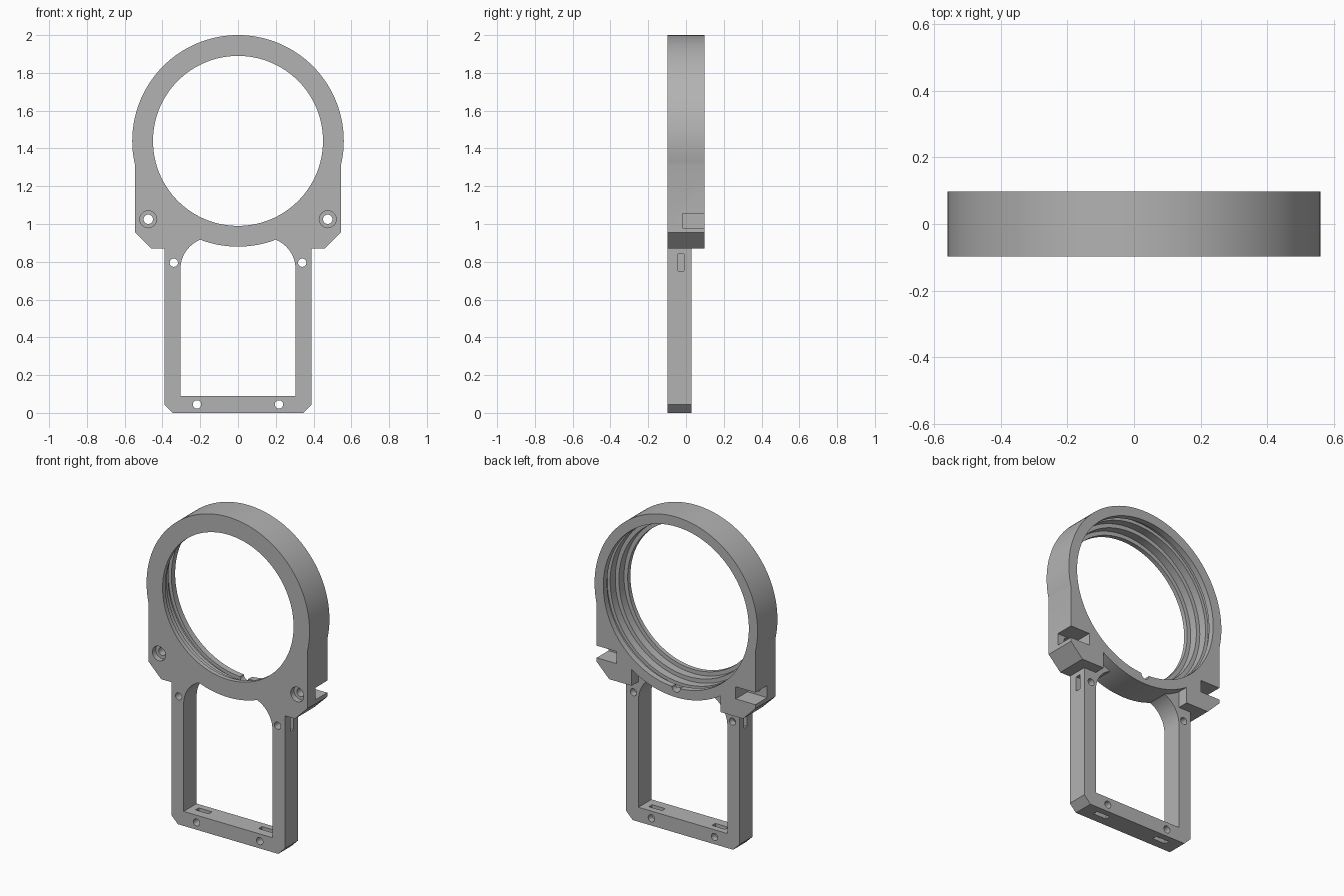
import bpy, bmesh, math

if "Cube" in bpy.data.objects:
    bpy.data.objects.remove(bpy.data.objects["Cube"], do_unlink=True)

FRONT, BACK, WEB = -0.0975, 0.0975, 0.03   # depth planes
RING_Z, RING_R = 1.44, 0.56

grey = bpy.data.materials.new("mid_grey")
grey.use_nodes = True
grey.diffuse_color = (0.45, 0.45, 0.45, 1)
grey.node_tree.nodes["Principled BSDF"].inputs["Base Color"].default_value = (0.45, 0.45, 0.45, 1)


def finish(name, bm):
    bmesh.ops.recalc_face_normals(bm, faces=bm.faces)
    mesh = bpy.data.meshes.new(name)
    bm.to_mesh(mesh)
    bm.free()
    mesh.materials.append(grey)
    ob = bpy.data.objects.new(name, mesh)
    bpy.context.collection.objects.link(ob)
    return ob


def prism(name, outline, y0, y1):
    """Extrude an (x, z) outline from y0 to y1."""
    bm = bmesh.new()
    face = bm.faces.new([bm.verts.new((x, y0, z)) for x, z in outline])
    ext = bmesh.ops.extrude_face_region(bm, geom=[face])
    moved = [v for v in ext["geom"] if isinstance(v, bmesh.types.BMVert)]
    bmesh.ops.translate(bm, verts=moved, vec=(0, y1 - y0, 0))
    return finish(name, bm)


def arc(cx, cz, r, a0, a1, n):
    steps = [math.radians(a0 + (a1 - a0) * i / n) for i in range(n + 1)]
    return [(cx + r * math.cos(a), cz + r * math.sin(a)) for a in steps]


def disc(name, x, z, r, y0, y1, n=32):
    return prism(name, arc(x, z, r, 0, 360, n)[:-1], y0, y1)


def box(name, x0, x1, y0, y1, z0, z1):
    return prism(name, [(x0, z0), (x1, z0), (x1, z1), (x0, z1)], y0, y1)


def lathe(name, profile, n=128):
    """Spin an (r, y) profile about the ring axis."""
    bm = bmesh.new()
    loops = []
    for r, y in profile:
        loops.append([bm.verts.new((x, y, z)) for x, z in arc(0, RING_Z, r, 0, 360, n)[:-1]])
    for a, b in zip(loops, loops[1:]):
        for i in range(n):
            j = (i + 1) % n
            bm.faces.new((a[i], a[j], b[j], b[i]))
    bm.faces.new(loops[0])
    bm.faces.new(loops[-1])
    return finish(name, bm)


def combine(target, other, operation):
    mod = target.modifiers.new(operation, "BOOLEAN")
    mod.operation, mod.object, mod.solver = operation, other, "EXACT"
    bpy.context.view_layer.objects.active = target
    bpy.ops.object.modifier_apply(modifier=mod.name)
    bpy.data.objects.remove(other, do_unlink=True)


# Lower frame with chamfered feet and an arched window
frame = prism("frame", [(-0.345, 0), (0.345, 0), (0.39, 0.045), (0.39, 1.03),
                        (-0.39, 1.03), (-0.39, 0.045)], FRONT, WEB)
window = ([(-0.305, 0.09), (0.305, 0.09)] + arc(0.135, 0.76, 0.17, 0, 90, 16)
          + arc(-0.135, 0.76, 0.17, 90, 180, 16))
combine(frame, prism("window_cutter", window, -0.3, 0.3), "DIFFERENCE")

# Ring body, with the two clamp wings and the frame joined on
holder = disc("ring_holder", 0, RING_Z, RING_R, FRONT, BACK, 128)
for s in (-1, 1):
    wing = [(0.305, 0.87), (0.46, 0.87), (0.545, 0.955), (0.545, 1.32), (0.305, 1.32)]
    combine(holder, prism("wing", [(s * x, z) for x, z in wing], FRONT, BACK), "UNION")
combine(holder, frame, "UNION")

# Stepped bore with a retaining groove, and a small notch in the rear rim
bore = [(0.45, -0.2), (0.45, -0.07), (0.475, -0.07), (0.475, -0.02), (0.5, -0.02),
        (0.5, 0.03), (0.52, 0.03), (0.52, 0.06), (0.5, 0.06), (0.5, 0.2)]
combine(holder, lathe("bore_cutter", bore), "DIFFERENCE")
combine(holder, disc("notch_cutter", 0, 0.94, 0.028, 0.045, 0.2), "DIFFERENCE")

# Screw holes, counterbores and nut slots on both sides
for s in (-1, 1):
    cutters = [
        disc("wing_hole", s * 0.475, 1.025, 0.025, -0.2, 0.2),
        disc("wing_counterbore", s * 0.475, 1.025, 0.045, -0.2, -0.065),
        box("wing_nut_slot", s * 0.41, s * 0.6, -0.018, 0.2, 0.98, 1.055),
        disc("leg_hole", s * 0.34, 0.795, 0.022, -0.2, 0.2),
        box("leg_nut_slot", s * 0.312, s * 0.45, -0.042, -0.01, 0.75, 0.842),
        disc("foot_hole", s * 0.217, 0.045, 0.022, -0.2, 0.2),
        box("foot_nut_slot", s * 0.172, s * 0.262, -0.042, -0.01, -0.1, 0.12),
    ]
    for cutter in cutters:
        combine(holder, cutter, "DIFFERENCE")

# Smooth the round walls, keep machined edges sharp
bpy.ops.object.select_all(action="DESELECT")
holder.select_set(True)
bpy.context.view_layer.objects.active = holder
bpy.ops.object.shade_smooth_by_angle(angle=math.radians(25))
